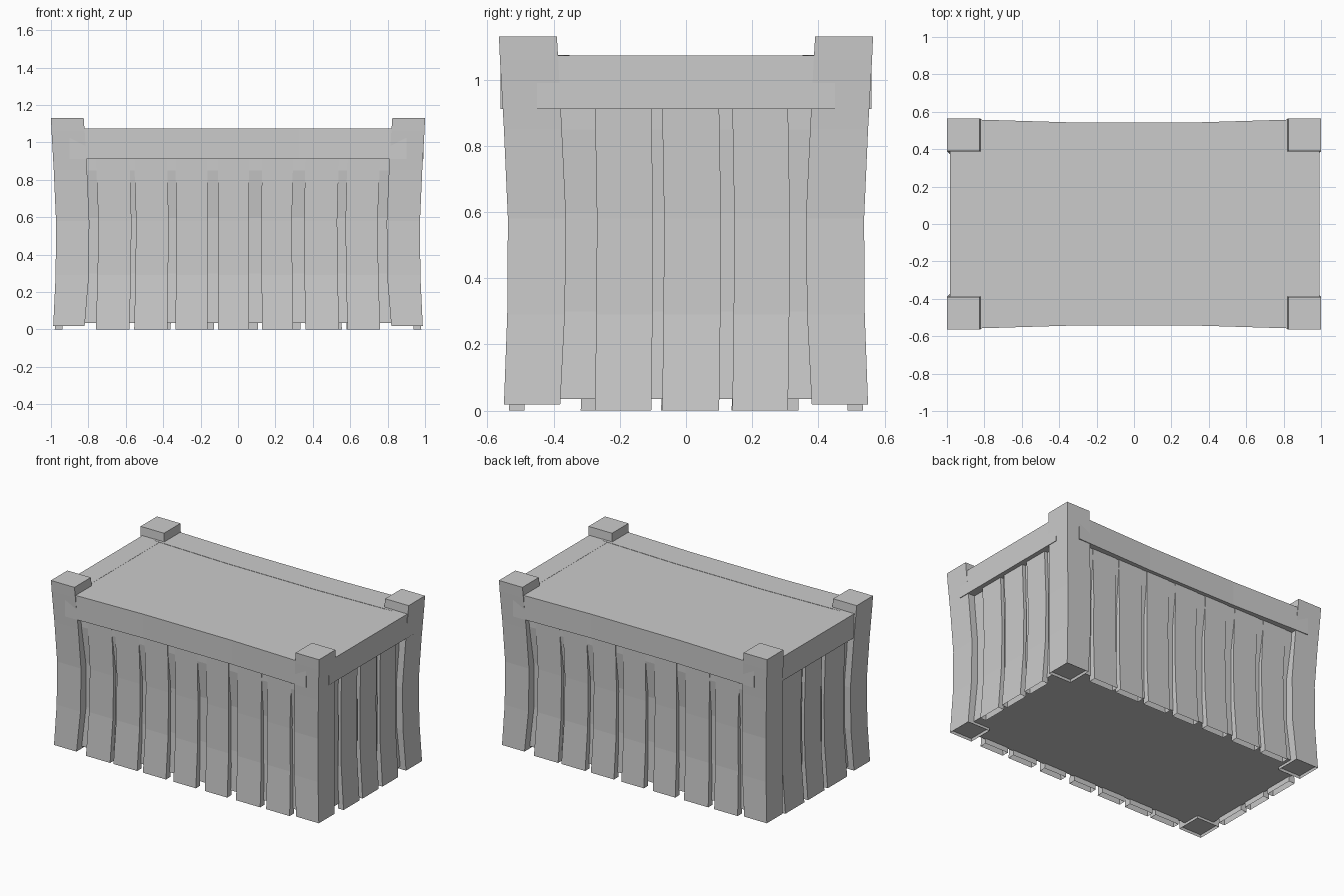
import bpy, bmesh

if "Cube" in bpy.data.objects:
    bpy.data.objects.remove(bpy.data.objects["Cube"])

def loft(name, rings):
    """Solid through a series of four-point rings, capped at both ends."""
    bm = bmesh.new()
    vs = [[bm.verts.new(p) for p in r] for r in rings]
    for a, b in zip(vs, vs[1:]):
        for i in range(4):
            j = (i + 1) % 4
            bm.faces.new((a[i], a[j], b[j], b[i]))
    bm.faces.new(vs[0])
    bm.faces.new(vs[-1])
    bmesh.ops.recalc_face_normals(bm, faces=bm.faces)
    me = bpy.data.meshes.new(name)
    bm.to_mesh(me)
    bm.free()
    ob = bpy.data.objects.new(name, me)
    bpy.context.collection.objects.link(ob)
    return ob

def rect(z, x0, x1, y0, y1):
    return [(x0, y0, z), (x1, y0, z), (x1, y1, z), (x0, y1, z)]

def upright(name, secs):
    """Vertical part from (z, x0, x1, y0, y1) sections, with a recessed underside."""
    z, x0, x1, y0, y1 = secs[0]
    t = 0.004
    lip = (0.035, min(x0, x1) + t, max(x0, x1) - t, min(y0, y1) + t, max(y0, y1) - t)
    bottom = (z, min(x0, x1), max(x0, x1), min(y0, y1), max(y0, y1))
    body = [(s[0], min(s[1:3]), max(s[1:3]), min(s[3:]), max(s[3:])) for s in secs[1:]]
    return loft(name, [rect(*s) for s in [lip, bottom] + body])

# Bowed inner body behind the planks, and the flush top panel
loft("inner_body", [rect(z, -x, x, -y, y) for z, x, y in [
    (0.035, 0.945, 0.497), (0.3, 0.928, 0.482), (0.6, 0.928, 0.486),
    (0.85, 0.94, 0.516), (0.95, 0.94, 0.516)]])
loft("top_panel", [rect(z, -0.88, 0.88, -0.4, 0.4) for z in (0.93, 1.072)])

# Corner posts, pinched toward the middle
post = [(0.018, 0.82, 0.988, 0.38, 0.55), (0.29, 0.797, 0.975, 0.366, 0.54),
        (0.58, 0.795, 0.973, 0.362, 0.538), (0.85, 0.807, 0.985, 0.375, 0.55),
        (1.06, 0.82, 0.997, 0.386, 0.562), (1.13, 0.825, 1.0, 0.39, 0.565)]
for sx, nx in ((-1, "left"), (1, "right")):
    for sy, ny in ((-1, "front"), (1, "back")):
        upright(f"{ny}_{nx}_post",
                [(z, sx * a, sx * b, sy * c, sy * d) for z, a, b, c, d in post])

# Top rails: long ones bow inward, end ones are straight
for s, n in ((-1, "front"), (1, "back")):
    loft(f"{n}_rail", [
        [(x, s * yi, 0.912), (x, s * yo, 0.912), (x, s * yo, 1.074), (x, s * yi, 1.074)]
        for x, yi, yo in [(-0.9, 0.37, 0.56), (-0.33, 0.352, 0.543),
                          (0.33, 0.352, 0.543), (0.9, 0.37, 0.56)]])
for s, n in ((-1, "left"), (1, "right")):
    xo = 0.985 if s < 0 else 0.993
    loft(f"{n}_rail", [
        [(s * 0.843, y, 0.912), (s * xo, y, 0.912), (s * xo, y, 1.073), (s * 0.843, y, 1.073)]
        for y in (-0.45, 0.45)])

# Planks: (height, outward drop from base, sideways narrowing)
bow = [(0.0, 0.0, 0.0), (0.29, 0.02, 0.004), (0.58, 0.023, 0.006), (0.92, 0.016, 0.0)]
long_spans = [(-0.76, -0.58), (-0.555, -0.378), (-0.335, -0.163), (-0.108, 0.06),
              (0.128, 0.294), (0.36, 0.54), (0.585, 0.76)]
for s, n in ((-1, "front"), (1, "back")):
    for k, (a, b) in enumerate(long_spans):
        a, b = (a, b) if s < 0 else (-b, -a)
        upright(f"{n}_plank_{k + 1}",
                [(z, a * (1 - 3 * t), b * (1 - 3 * t), s * 0.488, s * (0.535 - d)) if z < 0.9
                 else (z, a, b, s * 0.488, s * (0.535 - d)) for z, d, t in bow])

end_spans = {1: ("right", [(-0.275, -0.105), (-0.072, 0.1), (0.14, 0.308)]),
             -1: ("left", [(-0.318, -0.11), (-0.075, 0.1), (0.138, 0.34)])}
for s, (n, spans) in end_spans.items():
    for k, (a, b) in enumerate(spans):
        upright(f"{n}_plank_{k + 1}",
                [(z, s * 0.937, s * (0.98 - d), a + t, b + t) for z, d, t in bow])
